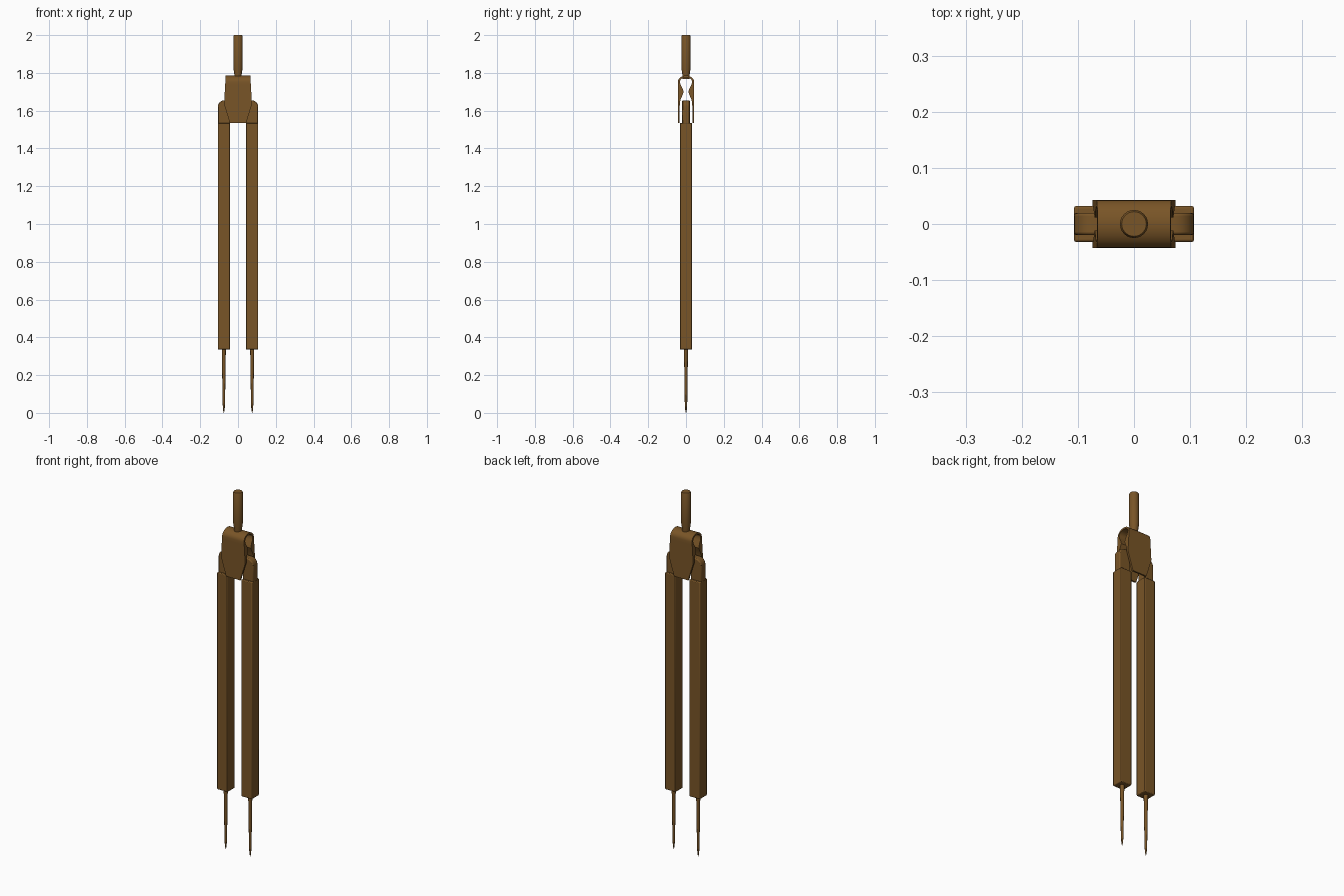
import bpy, bmesh, math

if "Cube" in bpy.data.objects:
    bpy.data.objects.remove(bpy.data.objects["Cube"])

brown = bpy.data.materials.new("brown")
brown.diffuse_color = (0.19, 0.09, 0.02, 1)
brown.use_nodes = True
brown.node_tree.nodes["Principled BSDF"].inputs["Base Color"].default_value = brown.diffuse_color


def finish(bm, name, bevel=0, angle=35):
    bmesh.ops.recalc_face_normals(bm, faces=bm.faces)
    me = bpy.data.meshes.new(name)
    bm.to_mesh(me)
    bm.free()
    ob = bpy.data.objects.new(name, me)
    bpy.context.collection.objects.link(ob)
    me.materials.append(brown)
    if bevel:
        m = ob.modifiers.new("soft_edges", 'BEVEL')
        m.width, m.segments, m.limit_method = bevel, 2, 'ANGLE'
        m.angle_limit = math.radians(40)
    bpy.ops.object.select_all(action='DESELECT')
    ob.select_set(True)
    bpy.context.view_layer.objects.active = ob
    bpy.ops.object.shade_smooth_by_angle(angle=math.radians(angle))
    return ob


def lathe(name, cx, profile, n=24):
    """Capped round part from (radius, z) pairs."""
    bm = bmesh.new()
    rings = [[bm.verts.new((cx + r * math.cos(2 * math.pi * i / n),
                            r * math.sin(2 * math.pi * i / n), z))
              for i in range(n)] for r, z in profile]
    for a, b in zip(rings, rings[1:]):
        for i in range(n):
            j = (i + 1) % n
            bm.faces.new((a[i], a[j], b[j], b[i]))
    bm.faces.new(rings[0])
    bm.faces.new(rings[-1])
    return finish(bm, name)


def slab(name, outline, half_y, bevel):
    """Front (x, z) outline extruded through y."""
    bm = bmesh.new()
    f = bm.faces.new([bm.verts.new((x, -half_y, z)) for x, z in outline])
    ext = bmesh.ops.extrude_face_region(bm, geom=[f])["geom"]
    bmesh.ops.translate(bm, vec=(0, 2 * half_y, 0),
                        verts=[v for v in ext if isinstance(v, bmesh.types.BMVert)])
    return finish(bm, name, bevel)


# Handle
lathe("handle", 0, [(0.018, 1.768), (0.02, 1.795), (0.025, 1.83),
                    (0.025, 1.994), (0.022, 2.0)])

# Folded bracket: paired outer and inner (y, z) points of one side, bottom to top
half = [((0.043, 1.535), (0.034, 1.535)), ((0.043, 1.635), (0.033, 1.635)),
        ((0.043, 1.66), (0.029, 1.66)), ((0.043, 1.683), (0.018, 1.683)),
        ((0.043, 1.70), (0.012, 1.70)), ((0.043, 1.718), (0.018, 1.718)),
        ((0.043, 1.735), (0.028, 1.735)), ((0.043, 1.752), (0.033, 1.752))]
for k in range(1, 7):
    a = math.radians(15 * k)
    half.append(((0.043 * math.cos(a), 1.752 + 0.034 * math.sin(a)),
                 (0.033 * math.cos(a), 1.752 + 0.024 * math.sin(a))))
full = half + [((-o[0], o[1]), (-i[0], i[1])) for o, i in reversed(half[:-1])]


def half_width(z):
    if z < 1.635:
        return 0.043 + 0.031 * (z - 1.535) / 0.1
    return 0.074 - 0.009 * (z - 1.635) / 0.15


bm = bmesh.new()
rows = [[bm.verts.new((s * half_width(z), y, z)) for y, z in pair for s in (-1, 1)]
        for pair in full]
for a, b in zip(rows, rows[1:]):
    for p, q in ((0, 1), (1, 3), (3, 2), (2, 0)):
        bm.faces.new((a[p], a[q], b[q], b[p]))
for r in (rows[0], rows[-1]):
    bm.faces.new((r[0], r[1], r[3], r[2]))
finish(bm, "folded_bracket")

# Legs, hinge tongues and needles on both sides
for side, s in (("left", -1), ("right", 1)):
    slab(side + "_leg", [(s * x, z) for x, z in ((0.042, 0.335), (0.107, 0.335),
                                               (0.107, 1.535), (0.042, 1.535))], 0.032, 0.004)
    arc = [(0.072 + 0.035 * math.cos(math.radians(a)),
            1.62 + 0.035 * math.sin(math.radians(a))) for a in range(0, 91, 15)]
    slab(side + "_hinge_tongue",
         [(s * x, z) for x, z in [(0.042, 1.53), (0.107, 1.53)] + arc + [(0.042, 1.655)]],
         0.02, 0.005)
    lathe(side + "_needle", s * 0.075,
          [(0.011, 0.345), (0.0105, 0.33), (0.0085, 0.19), (0.008, 0.16),
           (0.0065, 0.05), (0.004, 0.015), (0.001, 0.0)], 16)
